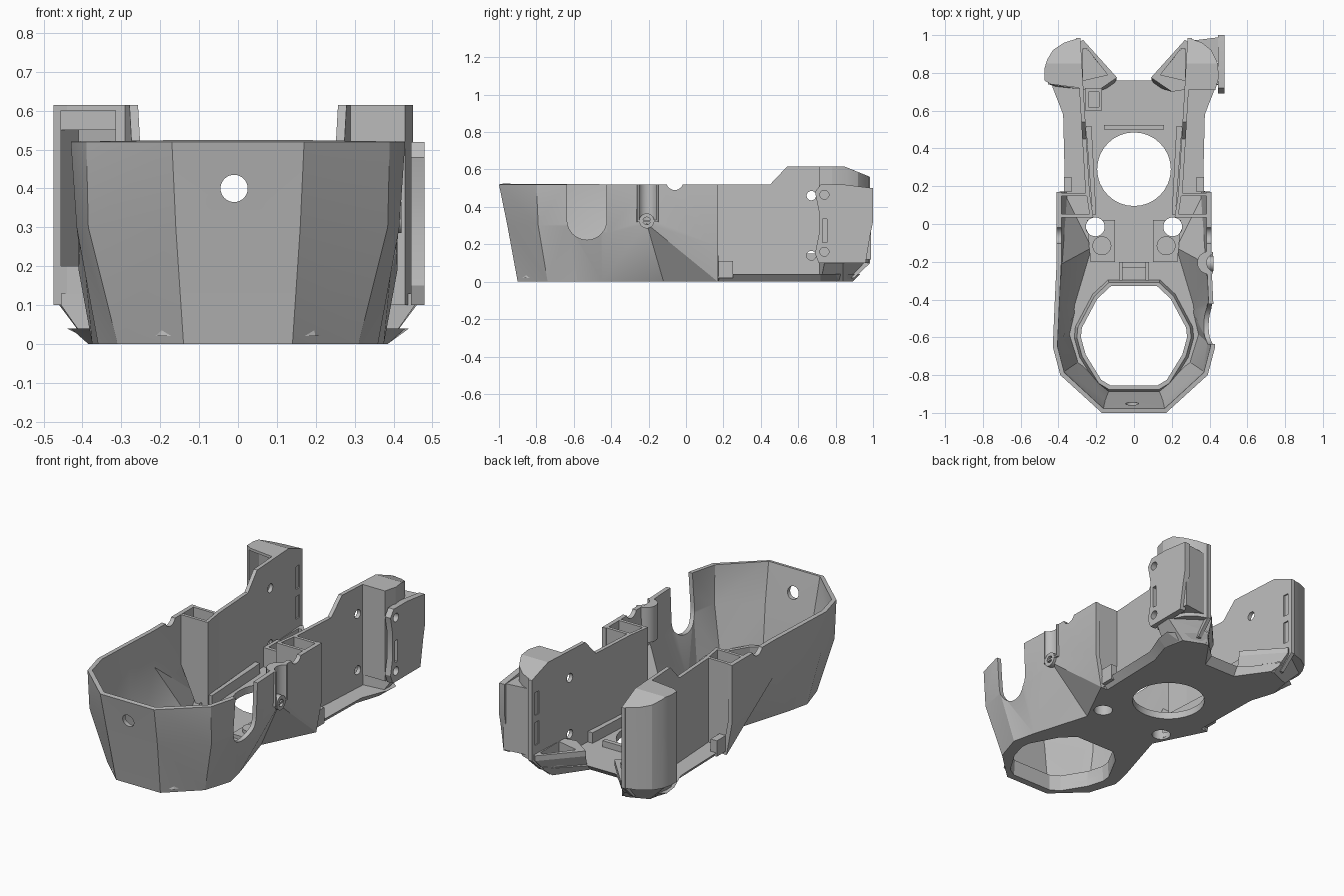
import bpy, bmesh, math
from mathutils import Vector

cube = bpy.data.objects.get("Cube")
if cube:
    bpy.data.objects.remove(cube, do_unlink=True)

grey = bpy.data.materials.new("plain_grey")
grey.use_nodes = True
colour = (0.5, 0.5, 0.5, 1)
grey.diffuse_color = colour
grey.node_tree.nodes["Principled BSDF"].inputs["Base Color"].default_value = colour
parts = []


def finish(name, bm):
    mesh = bpy.data.meshes.new(name)
    bm.to_mesh(mesh)
    bm.free()
    mesh.materials.append(grey)
    ob = bpy.data.objects.new(name, mesh)
    bpy.context.collection.objects.link(ob)
    return ob


def loft(name, rings, keep=True):
    """Closed solid through matching rings of 3D points."""
    bm = bmesh.new()
    rows = [[bm.verts.new(p) for p in ring] for ring in rings]
    n = len(rows[0])
    for a, b in zip(rows, rows[1:]):
        for i in range(n):
            j = (i + 1) % n
            bm.faces.new((a[i], a[j], b[j], b[i]))
    caps = [bm.faces.new(rows[0][::-1]), bm.faces.new(rows[-1])]
    bm.normal_update()
    bmesh.ops.triangulate(bm, faces=caps)
    if bm.calc_volume(signed=True) < 0:
        bmesh.ops.reverse_faces(bm, faces=bm.faces)
    ob = finish(name, bm)
    if keep:
        parts.append(ob)
    return ob


def prism(name, pts, z0, z1, keep=True):
    return loft(name, [[(x, y, z) for x, y in pts] for z in (z0, z1)], keep)


def box(name, x0, x1, y0, y1, z0, z1, keep=True):
    return prism(name, [(x0, y0), (x1, y0), (x1, y1), (x0, y1)], z0, z1, keep)


def rod(name, centre, r, length, axis="z", keep=True):
    """Cylinder centred on a point along an axis."""
    c = Vector(centre)
    rings = []
    for h in (-length / 2, length / 2):
        ring = []
        for i in range(32):
            t = math.tau * i / 32
            u, v = r * math.cos(t), r * math.sin(t)
            ring.append(c + Vector({"x": (h, u, v), "y": (u, h, v), "z": (u, v, h)}[axis]))
        rings.append(ring)
    return loft(name, rings, keep)


def apply(target, mod):
    with bpy.context.temp_override(object=target, active_object=target):
        bpy.ops.object.modifier_apply(modifier=mod.name)


def cut(target, cutter):
    mod = target.modifiers.new("cut", "BOOLEAN")
    mod.operation = "DIFFERENCE"
    mod.solver = "EXACT"
    mod.object = cutter
    cutter.hide_render = True
    apply(target, mod)
    bpy.data.objects.remove(cutter, do_unlink=True)


def drill(target, centre, r, length, axis="z"):
    cut(target, rod("drill", centre, r, length, axis, False))


def both(half):
    """Right-hand path from front to back, mirrored into a full path."""
    return [(-p[0], *p[1:]) for p in reversed(half)] + list(half)


def thicken(path, t):
    """Turn an open path into a band, adding thickness on its left."""
    pts = [Vector(p) for p in path]
    inner = []
    for i, p in enumerate(pts):
        a = (p - pts[i - 1]) if i else pts[1] - p
        b = (pts[i + 1] - p) if i + 1 < len(pts) else a
        na, nb = (Vector((-d.y, d.x)).normalized() for d in (a, b))
        m = (na + nb).normalized()
        inner.append(p + m * t / max(m.dot(na), 0.4))
    return [tuple(p) for p in pts + inner[::-1]]


def flip(s, pts):
    return [(s * x, y) for x, y in pts]


# Faceted front shell: a triangulated sheet given thickness inward
base = [(.14, -.9), (.31, -.74), (.36, -.58), (.33, -.45), (.23, -.12), (.375, .17)]
waist = [(.16, -.955, .3), (.385, -.79, .3), (.415, -.63, .3), (.41, -.42, .26), (.405, -.21, .31), (.41, .17, .19)]
rim = [(.17, -1), (.39, -.8), (.43, -.65), (.42, -.42), (.41, -.21), (.41, .17)]
bm = bmesh.new()
rows = [[bm.verts.new(p) for p in both(h)]
        for h in ([(*p, 0) for p in base], waist, [(*p, .52) for p in rim])]
count = len(rows[0])
for a, b in zip(rows, rows[1:]):
    for i in range(count - 1):
        j = i + 1
        # Diagonals meet at the pinch on each side
        if i in (1, 3, 5, 7, 9) if i < count // 2 else i in (6, 8, 10):
            bm.faces.new((a[i], a[j], b[i])), bm.faces.new((a[j], b[j], b[i]))
        else:
            bm.faces.new((a[i], a[j], b[j])), bm.faces.new((a[i], b[j], b[i]))
shell = finish("front_shell", bm)
parts.append(shell)
solid = shell.modifiers.new("thickness", "SOLIDIFY")
solid.thickness = .025
solid.offset = -1
apply(shell, solid)
drill(shell, (-.01, -.97, .4), .035, .3, "y")
arc = [math.pi + math.pi * k / 16 for k in range(17)]
notch = [(-.53 + .106 * math.cos(t), .33 + .106 * math.sin(t)) for t in arc] + [(-.424, .6), (-.636, .6)]
cut(shell, loft("notch", [[(x, y, z) for y, z in notch] for x in (.3, .55)], False))
drill(shell, (0, -.06, .535), .045, 1, "x")
drill(shell, (.435, -.205, .48), .05, .3)

# Grooved tube and screw boss on the left side of the shell
tube = rod("groove_tube", (.395, -.205, .42), .06, .2)
drill(tube, (.435, -.205, .48), .05, .3)
cut(tube, box("tube_trim", .418, .6, -.4, 0, .2, .7, False))
boss = rod("side_boss", (.395, -.21, .325), .04, .05, "x")
drill(boss, (.4, -.21, .325), .02, .3, "x")

# Floor under the front shell, with rounded hexagonal opening
floor = prism("front_floor", both(base), 0, .04)
hexagon = [(.12, -.85), (.17, -.82), (.25, -.69), (.275, -.6), (.27, -.55), (.19, -.4), (.12, -.335)]


def hex_ring(scale, z):
    return [(x * scale, -.59 + (y + .59) * scale, z) for x, y in both(hexagon)]


collar = loft("opening_collar", [hex_ring(1.17, .02), hex_ring(1.1, .09)])
for part in (floor, collar):
    cut(part, loft("opening", [hex_ring(1.06, -.1), hex_ring(1, .2)], False))

# Rear floor with bevelled edge
low = [(.33, .17), (.34, .58), (.385, .72), (.36, .82), (.22, .89), (.1, .72)]
high = [(.365, .17), (.375, .58), (.43, .72), (.44, .8), (.26, .93), (.09, .76)]
rear = loft("rear_floor", [[(x, y, z) for x, y in both(h)] for h, z in ((low, 0), (high, .04))])
for part in (floor, rear):
    drill(part, (0, .29, 0), .195, .3)
for s in (-1, 1):
    drill(floor, (s * .205, -.015, 0), .05, .3)

# Small floor details
box("floor_step", -.16, .16, .5, .525, .03, .075)
for x in (-.07, .07):
    box("duct_rib", x - .01, x + .01, -.3, -.2, .03, .1)
box("duct_bridge", -.08, .08, -.23, -.2, .03, .08)
bracket = box("sensor_bracket", -.26, -.17, .6, .72, .03, .15)
cut(bracket, box("bracket_slot", -.24, -.185, .62, .7, .05, .3, False))

# Outline of the rear side walls in y and z
profile = [(.16, .02), (.16, .52), (.45, .52), (.54, .615), (.85, .615), (.985, .56), (.985, .1), (.9, .02)]

for s, side in ((1, "left"), (-1, "right")):
    # Rear side wall, splayed slightly outward
    wall = loft(side + "_wall", [[(s * (.235 + .06 * (y - .17) + t), y, z) for y, z in profile]
                                 for t in (0, .022)])
    for z in (.14, .46):
        drill(wall, (s * .28, .67, z), .025, .2, "x")
    for z in (.18, .35):
        cut(wall, box("wall_slot", s * .28 - .1, s * .28 + .1, .925, .96, z, z + .13, False))

    # Hollow box column where the shell steps in to the wall
    slim = thicken(flip(s, [(.29, .035), (.215, .035), (.235, .165), (.355, .165)]), -.018 * s)
    full = thicken(flip(s, [(.4, .035), (.215, .035), (.235, .165), (.405, .165)]), -.018 * s)
    loft(side + "_column", [[(x, y, z) for x, y in c] for c, z in ((slim, .03), (full, .27), (full, .52))])
    box(side + "_corner_tab", s * .35 - .02, s * .35 + .02, .17, .25, .02, .11)

    # Low rail beside the round hole
    prism(side + "_rail", flip(s, [(.2, .05), (.22, .05), (.255, .52), (.225, .52)]), .03, .1)

    # Screw pad and round boss
    pad = prism(side + "_pad", flip(s, [(.1, -.2), (.23, -.2), (.25, .02), (.1, .02)]), .03, .06)
    drill(pad, (s * .205, -.015, 0), .05, .3)
    rod(side + "_pad_boss", (s * .17, -.115, .055), .05, .05)

    # Rear foot with an open duct
    foot_low = flip(s, [(.2, .7), (.385, .72), (.36, .84), (.24, .89), (.11, .73)])
    foot_high = flip(s, [(.2, .7), (.455, .74), (.46, .84), (.27, .975), (.09, .775)])
    foot = loft(side + "_foot", [[(x, y, z) for x, y in f]
                                 for f, z in ((foot_low, 0), (foot_high, .1), (foot_high, .13))])
    cut(foot, prism("duct", flip(s, [(.14, .79), (.27, .76), (.27, .93), (.25, .93)]), .05, .3, False))

    # Curved rear wing with a sloping top
    plan = [(.285, .72), (.44, .74), (.475, .76), (.475, .82), (.46, .87), (.43, .92), (.37, .96), (.29, .985)]
    if s > 0:
        plan = [(.27, .71), (.43, .71), (.45, .78), (.44, .86), (.41, .92), (.36, .96), (.29, .985)]
    wing = prism(side + "_wing", flip(s, plan), .1, .615)
    slope = [(.85, .615), (1.1, .513), (1.1, .8), (.85, .8)]
    cut(wing, loft("wing_slope", [[(s * x, y, z) for y, z in slope] for x in (.1, .7)], False))
    if s < 0:
        pocket = flip(s, [(.315, .6), (.455, .6), (.455, .84), (.41, .91), (.315, .94)])
        cut(wing, prism("wing_pocket", pocket, .2, .55, False))
        cut(wing, box("pocket_top", -.455, -.315, .6, .84, .5, .6, False))

# Mounting plate on the outer left side
outline = [(.69, .15), (.71, .1), (.8, .1), (.96, .1), (.985, .25), (1, .32), (1, .5), (.84, .52),
           (.72, .52), (.69, .48), (.71, .38), (.71, .25)]
plate = loft("mounting_plate", [[(x, y, z) for y, z in outline] for x in (.445, .48)])
for z in (.16, .465):
    drill(plate, (.46, .74, z), .024, .2, "x")
cut(plate, box("plate_slot", .4, .5, .73, .755, .21, .335, False))
prism("plate_joint", [(.3, .86), (.46, .86), (.46, .99), (.3, .97)], .12, .5)

# Smooth the curved faces and keep the edges sharp
for part in parts:
    with bpy.context.temp_override(object=part, active_object=part, selected_objects=[part],
                                   selected_editable_objects=[part]):
        bpy.ops.object.shade_smooth_by_angle(angle=math.radians(20))
